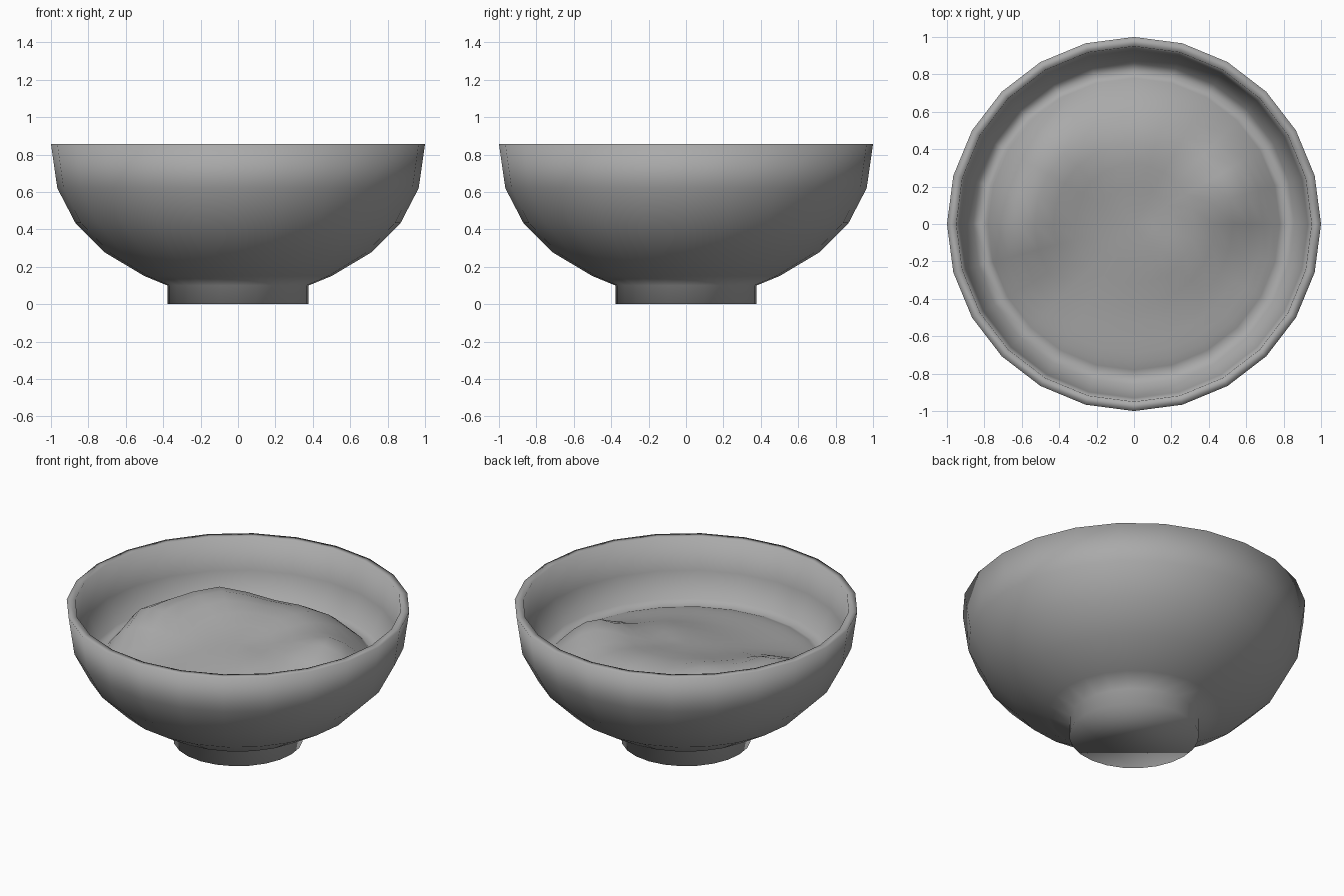
import bpy, math

if "Cube" in bpy.data.objects:
    bpy.data.objects.remove(bpy.data.objects["Cube"])

SIDES = 24


def lumps(x, y, z):
    """Height of the food surface: low at the front, mounded to the back left."""
    def bump(cx, cy, w, h):
        return h * math.exp(-((x - cx) ** 2 + (y - cy) ** 2) / (w * w))
    edge = max(0, 1 - (math.hypot(x, y) / .81) ** 12)
    return z + edge * (.03 + bump(-.45, .4, .32, .18) + bump(-.66, -.02, .25, .15)
                       + bump(.12, .48, .33, .14) + bump(.52, .18, .23, .16)
                       + bump(-.05, -.02, .4, .08) + bump(.3, -.15, .22, .05))


def lathe(name, profile, food=()):
    """Spin (radius, z) points round z from a flat base cap; food points
    continue the same skin and are displaced by the lumps."""
    points = [(r, z, False) for r, z in profile] + [(r, z, True) for r, z in food]
    verts, faces, rings = [], [], []
    for r, z, lumpy in points:
        count = 1 if r == 0 else SIDES
        rings.append((len(verts), count))
        for i in range(count):
            a = 2 * math.pi * i / SIDES
            x, y = r * math.cos(a), r * math.sin(a)
            verts.append((x, y, lumps(x, y, z) if lumpy else z))
    faces.append(list(reversed(range(SIDES))))
    for (s0, n0), (s1, n1) in zip(rings, rings[1:]):
        for i in range(SIDES):
            j = (i + 1) % SIDES
            quad = [s0 + i % n0, s0 + j % n0, s1 + j % n1, s1 + i % n1]
            faces.append(list(dict.fromkeys(quad)))
    mesh = bpy.data.meshes.new(name)
    mesh.from_pydata(verts, [], faces)
    mesh.shade_smooth()
    ob = bpy.data.objects.new(name, mesh)
    bpy.context.collection.objects.link(ob)
    return ob


# Solid foot, rounded outside, thin rim and inner wall, then the lumpy food
foot = [(.378, 0), (.378, .1)]
outer = [(.5, .15), (.71, .275), (.87, .435), (.966, .62), (1, .855)]
inner = [(.95, .855), (.93, .65), (.86, .5)]
food = [(r, .475) for r in (.81, .78, .74, .69, .62, .53, .43, .32, .2, .1, 0)]
bowl = lathe("bowl_of_food", foot + outer + inner, food)

# Mid grey surface
grey = bpy.data.materials.new("mid_grey")
grey.diffuse_color = (.4, .4, .4, 1)
grey.use_nodes = True
grey.node_tree.nodes["Principled BSDF"].inputs["Base Color"].default_value = grey.diffuse_color
bowl.data.materials.append(grey)
